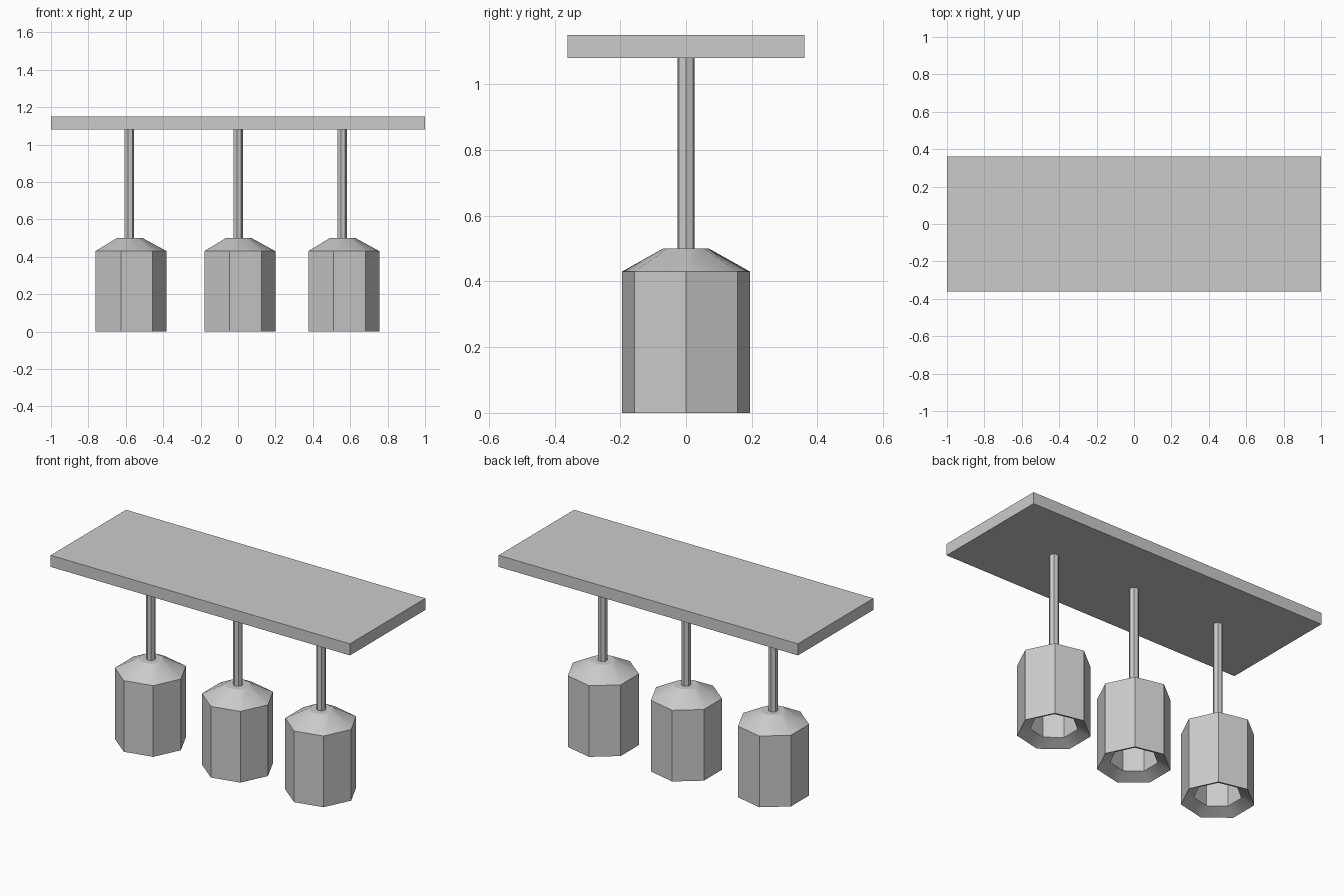
import bpy, bmesh, math

if "Cube" in bpy.data.objects:
    bpy.data.objects.remove(bpy.data.objects["Cube"])

SIDES = 7


def make_object(name, bm):
    bmesh.ops.recalc_face_normals(bm, faces=bm.faces)
    mesh = bpy.data.meshes.new(name)
    bm.to_mesh(mesh)
    bm.free()
    obj = bpy.data.objects.new(name, mesh)
    bpy.context.collection.objects.link(obj)
    bpy.context.view_layer.objects.active = obj
    obj.select_set(True)
    bpy.ops.object.shade_smooth_by_angle(angle=math.radians(30))
    obj.select_set(False)
    return obj


def lathe(name, profile, x):
    """Seven-sided turned solid from (radius, z) rings, capped at both ends."""
    bm = bmesh.new()
    rings = []
    for r, z in profile:
        angles = [2 * math.pi * i / SIDES for i in range(SIDES)]
        rings.append([bm.verts.new((x + r * math.cos(a), r * math.sin(a), z)) for a in angles])
    for low, high in zip(rings, rings[1:]):
        for i in range(SIDES):
            j = (i + 1) % SIDES
            bm.faces.new((low[i], low[j], high[j], high[i]))
    bm.faces.new(rings[0])
    bm.faces.new(rings[-1])
    return make_object(name, bm)


# Ceiling plate
bm = bmesh.new()
bmesh.ops.create_cube(bm, size=1)
bmesh.ops.scale(bm, vec=(2, 0.72, 0.07), verts=bm.verts)
bmesh.ops.translate(bm, vec=(0, 0, 1.115), verts=bm.verts)
make_object("ceiling_plate", bm)

# Shade profile: inner cavity, sloped rim, outer wall, sloped top
shade = [(0.13, 0.39), (0.13, 0.035), (0.2, 0), (0.2, 0.43), (0.07, 0.501)]

# Three pendants, each a rod and a hollow shade
for side, x in (("left", -0.582), ("middle", 0.0), ("right", 0.556)):
    lathe(side + "_rod", [(0.027, 0.49), (0.027, 1.08)], x)
    lathe(side + "_shade", shade, x)
